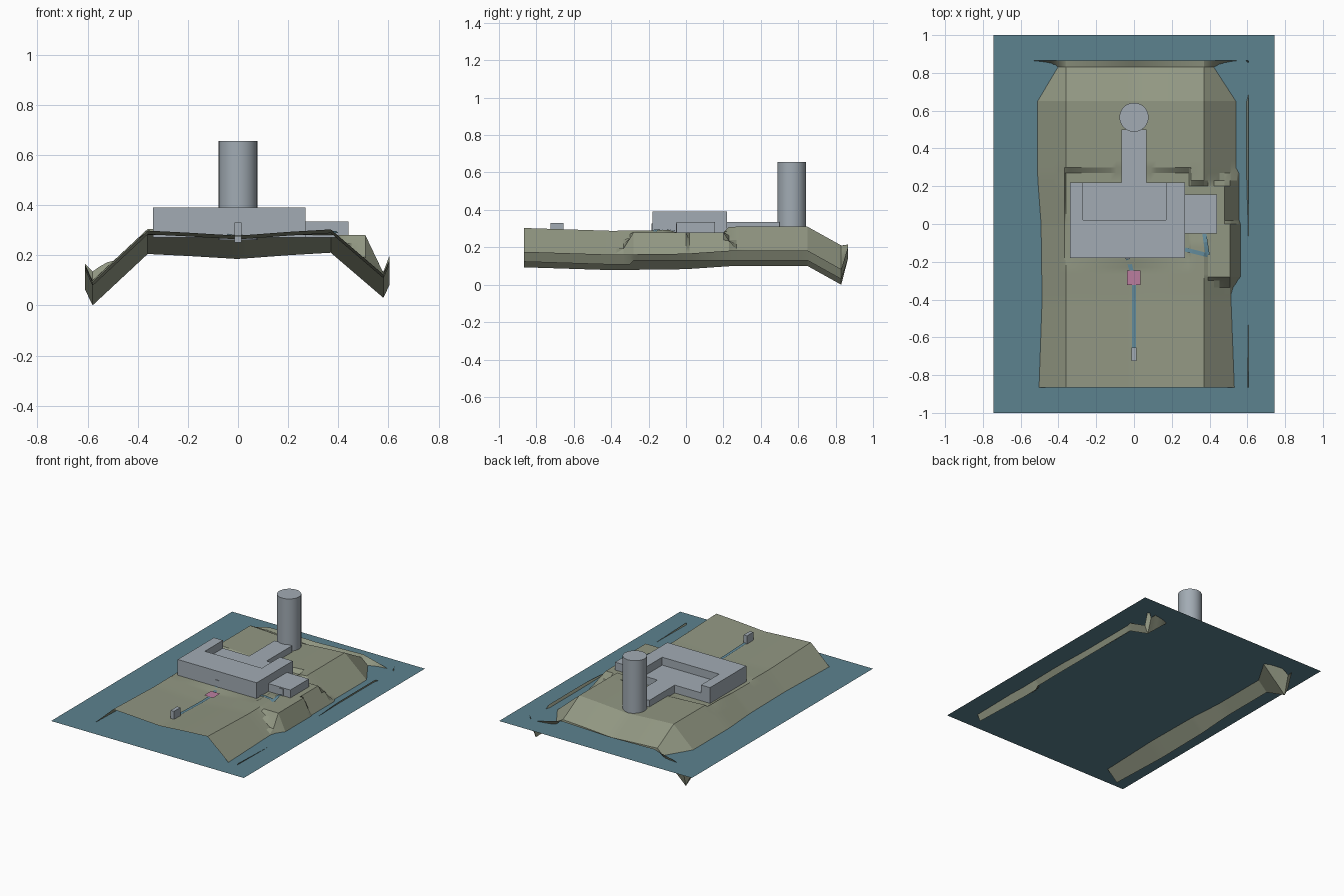
import bpy, bmesh, math
from mathutils import Vector

if "Cube" in bpy.data.objects:
    bpy.data.objects.remove(bpy.data.objects["Cube"])

WATER_Z, PAD_Z = 0.165, 0.28


def material(name, rgb):
    m = bpy.data.materials.new(name)
    m.diffuse_color = (*rgb, 1)
    m.use_nodes = True
    m.node_tree.nodes["Principled BSDF"].inputs["Base Color"].default_value = m.diffuse_color
    return m


WATER = material("water_blue", (0.107, 0.225, 0.275))
EARTH = material("sage_earth", (0.285, 0.31, 0.225))
STONE = material("pale_grey", (0.36, 0.41, 0.455))
PINK = material("dusty_pink", (0.50, 0.21, 0.35))
PATH = material("path_blue", (0.12, 0.25, 0.32))


def finish(name, bm, mat):
    me = bpy.data.meshes.new(name)
    bm.to_mesh(me)
    bm.free()
    ob = bpy.data.objects.new(name, me)
    bpy.context.collection.objects.link(ob)
    me.materials.append(mat)
    return ob


def prism(name, outline, z0, z1, mat):
    bm = bmesh.new()
    face = bm.faces.new([bm.verts.new((x, y, z0)) for x, y in outline])
    top = bmesh.ops.extrude_face_region(bm, geom=[face])["geom"]
    bmesh.ops.translate(bm, vec=(0, 0, z1 - z0),
                        verts=[g for g in top if isinstance(g, bmesh.types.BMVert)])
    bmesh.ops.recalc_face_normals(bm, faces=bm.faces)
    return finish(name, bm, mat)


def box(name, x0, x1, y0, y1, z0, z1, mat):
    return prism(name, [(x0, y0), (x1, y0), (x1, y1), (x0, y1)], z0, z1, mat)


def interp(points, t):
    for (a, u), (b, v) in zip(points, points[1:]):
        if t <= b:
            return u + (v - u) * max(0, (t - a) / (b - a))
    return points[-1][1]


# Terrain: lengthwise ridge height, cross profile, and the upturned rear lip
RIDGE = [(-0.865, 0.298), (-0.4, 0.283), (0, 0.288), (0.25, 0.305), (0.65, 0.305), (0.83, 0.205)]
CROSS = [(-0.61, -0.142), (-0.58, -0.205), (-0.36, 0), (-0.2, -0.008), (0, -0.02),
         (0.2, -0.005), (0.37, 0.005), (0.58, -0.175), (0.605, -0.122)]
REAR = [(-0.61, 0.165), (-0.58, 0.135), (-0.53, 0.17), (-0.36, 0.21), (0, 0.203),
        (0.36, 0.215), (0.54, 0.17), (0.58, 0.135), (0.605, 0.20)]
# Levelled rectangles under the buildings
PADS = [(-0.36, 0.29, -0.19, 0.27), (0.25, 0.48, -0.07, 0.20)]


def height(x, y):
    z = interp(RIDGE, min(y, 0.83)) + interp(CROSS, x)
    if y > 0.83:
        z += (interp(REAR, x) - z) * (y - 0.83) / 0.035
    for x0, x1, y0, y1 in PADS:
        d = 1.5 * max(x0 - x, x - x1, y0 - y, y - y1, 0)
        z = min(max(z, PAD_Z - d), max(PAD_Z + d, PAD_Z))
    # terrace jutting out from the right bank
    if 0.3 < x < 0.585:
        drop = max(2.1 * (x - 0.508), 0) + 1.6 * max(-0.28 - y, 0) + 2.5 * max(y - 0.0, 0)
        z = max(z, PAD_Z - drop)
    return z


def stations(a, b, step, extra):
    n = round((b - a) / step)
    vals = {round(a + (b - a) * i / n, 3) for i in range(n + 1)}
    vals = {v for v in vals if all(abs(v - e) > 0.006 for e in extra)} | set(extra)
    return sorted(vals)


xs = stations(-0.61, 0.605, 0.03, [-0.61, -0.58, -0.36, 0.29, 0.37, 0.48, 0.508, 0.56, 0.58, 0.605])
ys = stations(-0.865, 0.865, 0.035, [-0.865, -0.28, -0.19, 0.0, 0.2, 0.27, 0.65, 0.83, 0.865])
bm = bmesh.new()
rows = [[bm.verts.new((x, y, height(x, y))) for x in xs] for y in ys]
for r, s in zip(rows, rows[1:]):
    for i in range(len(xs) - 1):
        bm.faces.new((r[i], r[i + 1], s[i + 1], s[i]))
terrain = finish("terrain", bm, EARTH)
bpy.context.view_layer.objects.active = terrain
terrain.select_set(True)
bpy.ops.object.shade_smooth_by_angle(angle=math.radians(20))
terrain.select_set(False)

# Water sheet
bm = bmesh.new()
bm.faces.new([bm.verts.new((x, y, WATER_Z)) for x, y in
              ((-0.745, -1), (0.745, -1), (0.745, 1), (-0.745, 1))])
finish("water", bm, WATER)

# Main hall: U-shaped tall wings around a lower court roof
prism("main_hall", [(-0.34, -0.18), (0.27, -0.18), (0.27, 0.22), (0.17, 0.22),
                    (0.17, 0.02), (-0.27, 0.02), (-0.27, 0.22), (-0.34, 0.22)], 0.27, 0.39, STONE)
box("court_roof", -0.27, 0.17, 0.02, 0.22, 0.27, 0.335, STONE)
box("rear_corridor", -0.067, 0.067, 0.22, 0.50, 0.27, 0.335, STONE)
box("side_annex", 0.27, 0.44, -0.05, 0.155, 0.27, 0.335, STONE)
box("hall_door", -0.047, -0.02, -0.184, -0.18, 0.27, 0.328, STONE)
box("annex_door", 0.36, 0.385, -0.054, -0.05, 0.27, 0.328, STONE)
box("gate_post", -0.013, 0.013, -0.725, -0.655, 0.25, 0.33, STONE)

# Round tower
bm = bmesh.new()
bmesh.ops.create_cone(bm, cap_ends=True, segments=40, radius1=0.077, radius2=0.077, depth=0.395)
bmesh.ops.translate(bm, vec=(0, 0.565, 0.4575), verts=bm.verts)
tower = finish("tower", bm, STONE)
bpy.context.view_layer.objects.active = tower
tower.select_set(True)
bpy.ops.object.shade_smooth_by_angle(angle=math.radians(30))


# Walkways draped over the ground
def walkway(name, points, width, mat, lift=0.005):
    bm = bmesh.new()
    for p, q in zip(points, points[1:]):
        a, b = Vector(p), Vector(q)
        side = (b - a).normalized().orthogonal() * width / 2
        n = max(2, int((b - a).length / 0.02))
        prev = None
        for i in range(n + 1):
            c = a.lerp(b, i / n)
            z = max(height(*(c + side)), height(*(c - side))) + lift
            pair = [bm.verts.new((*(c + s * side), z)) for s in (1, -1)]
            if prev:
                bm.faces.new((prev[0], pair[0], pair[1], prev[1]))
            prev = pair
    bmesh.ops.recalc_face_normals(bm, faces=bm.faces)
    for f in bm.faces:
        if f.normal.z < 0:
            f.normal_flip()
    return finish(name, bm, mat)


walkway("front_path", [(0, -0.655), (0, -0.29), (-0.033, -0.18)], 0.022, PATH)
walkway("side_path", [(0.372, -0.05), (0.39, -0.165), (0.27, -0.135)], 0.022, PATH)
walkway("plaza", [(-0.001, -0.322), (-0.001, -0.247)], 0.07, PINK, 0.009)
